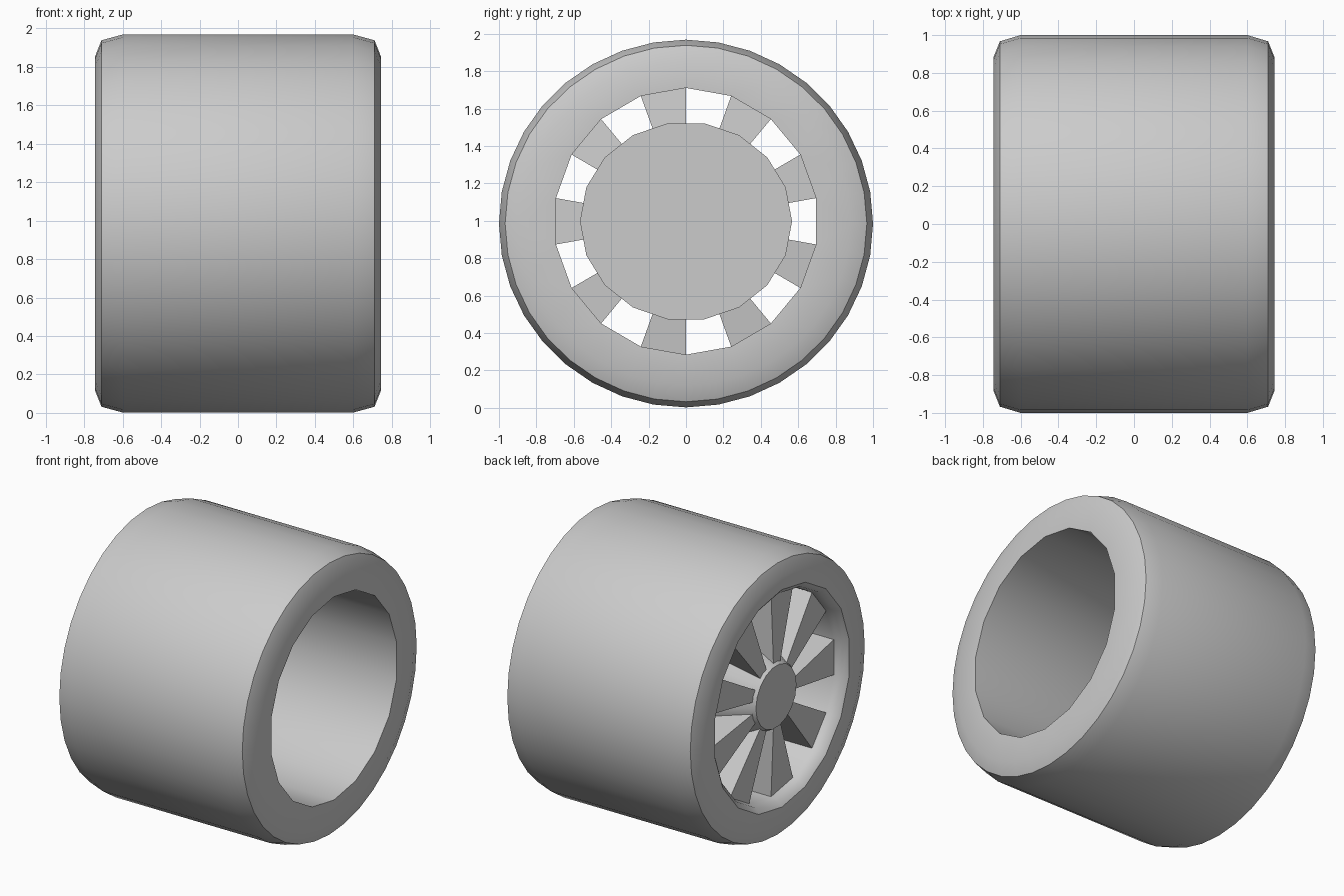
import bpy, bmesh, math
from mathutils import Vector

if "Cube" in bpy.data.objects:
    bpy.data.objects.remove(bpy.data.objects["Cube"])

TYRE_Z = 0.985
HUB_Z = 0.997
GREY = (0.6, 0.6, 0.6, 1)
grey = bpy.data.materials.new("plain_grey")
grey.use_nodes = True
grey.diffuse_color = GREY
grey.node_tree.nodes["Principled BSDF"].inputs["Base Color"].default_value = GREY


def point(x, ry, rz, degrees, centre_z=HUB_Z):
    a = math.radians(degrees)
    return Vector((x, ry * math.cos(a), centre_z + rz * math.sin(a)))


def ring(bm, x, ry, rz, sides, start=0, centre_z=HUB_Z):
    return [bm.verts.new(point(x, ry, rz, start + 360 * i / sides, centre_z))
            for i in range(sides)]


def loft(bm, rings):
    for a, b in zip(rings, rings[1:]):
        n = len(a)
        for i in range(n):
            j = (i + 1) % n
            bm.faces.new((a[i], a[j], b[j], b[i]))


def finish(bm, name, smooth=0):
    bmesh.ops.recalc_face_normals(bm, faces=bm.faces[:])
    mesh = bpy.data.meshes.new(name)
    bm.to_mesh(mesh)
    bm.free()
    obj = bpy.data.objects.new(name, mesh)
    bpy.context.collection.objects.link(obj)
    mesh.materials.append(grey)
    if smooth:
        bpy.ops.object.select_all(action="DESELECT")
        obj.select_set(True)
        bpy.context.view_layer.objects.active = obj
        bpy.ops.object.shade_smooth_by_angle(angle=math.radians(smooth))


# Tyre: rounded outer drum, flat sidewalls and a faceted bore with a lip at the hub end
bm = bmesh.new()
half = [(0.6, 1.0, 0.983), (0.71, 0.967, 0.953), (0.745, 0.88, 0.865)]
profile = [(-x, ry, rz) for x, ry, rz in reversed(half)] + half
outer = [ring(bm, x, ry, rz, 36, 10, TYRE_Z) for x, ry, rz in profile]
loft(bm, outer)
bore = [ring(bm, x, r, r * 1.01, 18, 10)
        for x, r in ((-0.745, 0.755), (-0.715, 0.72), (-0.66, 0.706), (0.745, 0.706))]
loft(bm, bore)
# Each sidewall joins two outer edges to every bore edge
for rim, hole in ((outer[0], bore[0]), (outer[-1], bore[-1])):
    for i in range(18):
        a, b, c = (rim[(2 * i + k) % 36] for k in range(3))
        p, q = hole[i], hole[(i + 1) % 18]
        bm.faces.new((a, b, p))
        bm.faces.new((b, q, p))
        bm.faces.new((b, c, q))
finish(bm, "tyre", 40)

# Hub: cone that narrows towards the outer cap
bm = bmesh.new()
cap = ring(bm, -0.7, 0.225, 0.218, 18)
back = ring(bm, -0.14, 0.567, 0.532, 18)
loft(bm, [cap, back])
bm.faces.new(cap)
bm.faces.new(back)
finish(bm, "hub", 30)

# Spokes: nine radial wedges that fill every other bore side
bm = bmesh.new()
section = ((-0.68, 0.18), (-0.66, 0.706), (-0.28, 0.706), (-0.25, 0.45))
for k in range(9):
    start = 90 + 40 * k
    ends = [[bm.verts.new(point(x, r, r * 1.01, a)) for x, r in section]
            for a in (start, start + 20)]
    loft(bm, ends)
    for end in ends:
        bm.faces.new(end)
finish(bm, "spokes")
